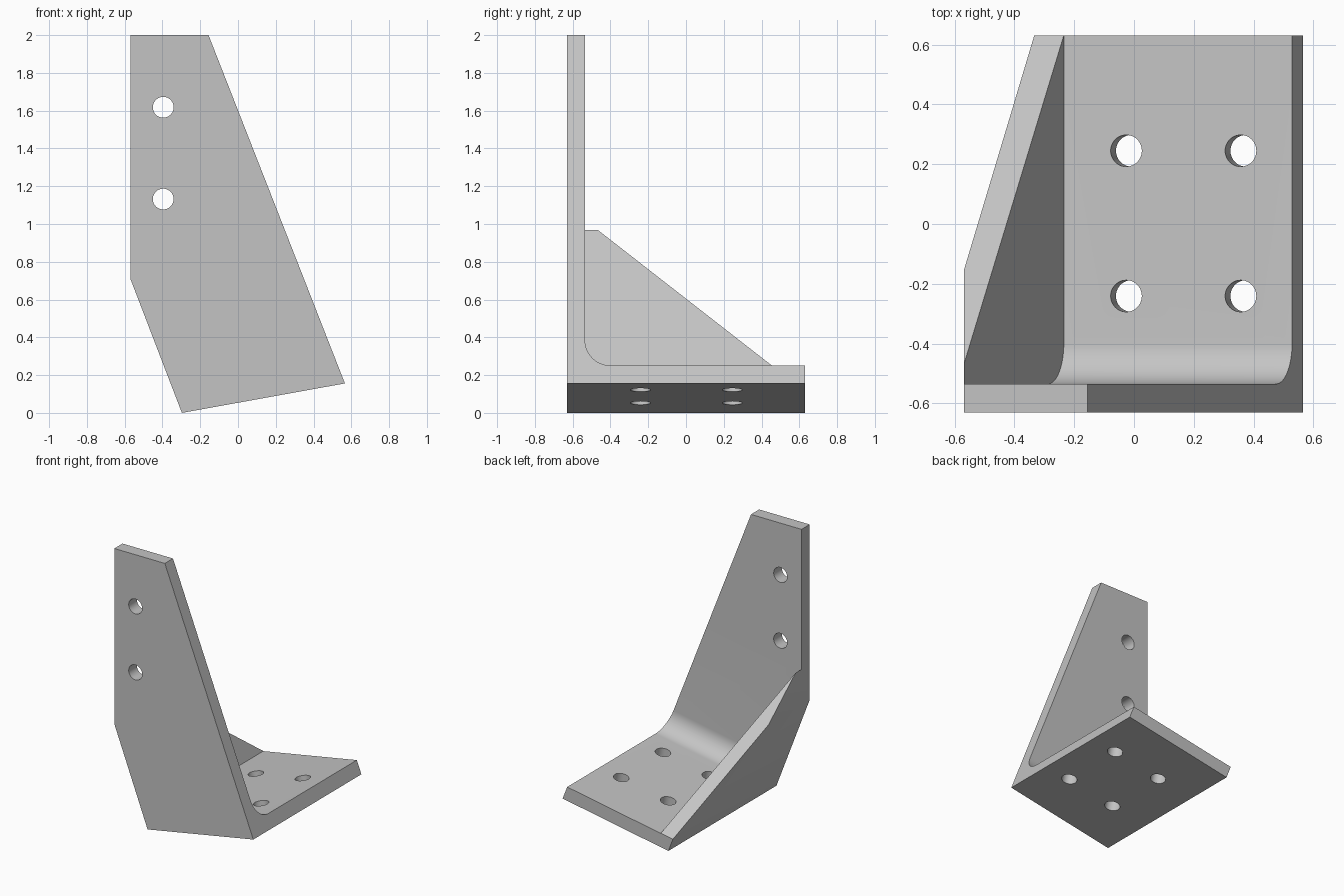
import bpy, bmesh, math
from mathutils import Vector

if "Cube" in bpy.data.objects:
    bpy.data.objects.remove(bpy.data.objects["Cube"], do_unlink=True)

grey = bpy.data.materials.new("plain_grey")
grey.use_nodes = True
grey.diffuse_color = (0.55, 0.55, 0.55, 1)
grey.node_tree.nodes["Principled BSDF"].inputs["Base Color"].default_value = (0.55, 0.55, 0.55, 1)

HALF = 0.63            # half depth
WALL = -0.535          # inner face of the front plate
THICK = 0.095          # base thickness along the slanted side edge
GUSSET = 0.115         # gusset width as a fraction of the base width
CORNER = Vector((-0.297, 0, 0))      # lowest corner
ACROSS = Vector((0.863, 0, 0.156))   # along the tilted base
SIDE = Vector((-0.39, 0, 1))         # along the slanted sides
NORMAL = Vector((-ACROSS.z, 0, ACROSS.x)).normalized()


def prism(name, bottom, top):
    """Solid between two matching outlines."""
    bm = bmesh.new()
    a = [bm.verts.new(p) for p in bottom]
    b = [bm.verts.new(p) for p in top]
    bm.faces.new(a)
    bm.faces.new(b)
    for i in range(len(a)):
        j = (i + 1) % len(a)
        bm.faces.new((a[i], a[j], b[j], b[i]))
    bmesh.ops.recalc_face_normals(bm, faces=bm.faces)
    mesh = bpy.data.meshes.new(name)
    bm.to_mesh(mesh)
    bm.free()
    mesh.materials.append(grey)
    obj = bpy.data.objects.new(name, mesh)
    bpy.context.collection.objects.link(obj)
    return obj


def skewed(name, outline, s0, s1):
    """Depth/height outline swept across the tilted base."""
    def place(s):
        return [CORNER + ACROSS * s + SIDE * t + Vector((0, y, 0)) for y, t in outline]
    return prism(name, place(s0), place(s1))


def drill(name, centre, axis, radius):
    bpy.ops.mesh.primitive_cylinder_add(vertices=48, radius=radius, depth=0.4, location=centre)
    obj = bpy.context.object
    obj.name = name
    obj.rotation_euler = axis.to_track_quat("Z", "Y").to_euler()
    obj.data.materials.append(grey)
    return obj


# Solid block with the front plate's outline
front = [(-0.568, 2), (-0.156, 2), (0.566, 0.156), (-0.297, 0), (-0.568, 0.705)]
bracket = prism("angle_bracket",
                [(x, -HALF, z) for x, z in front],
                [(x, HALF, z) for x, z in front])

# Pocket above the base, with a rounded inner corner
R = 0.135
arc = [(WALL + R - R * math.cos(a), THICK + R - R * math.sin(a))
       for a in (math.pi / 2 * i / 16 for i in range(17))]
cutters = [skewed("pocket_cutter", arc + [(0.83, THICK), (0.83, 3), (WALL, 3)], GUSSET, 2)]

# Sloping top of the side gusset
slope = 0.779
start = THICK + 0.001
cutters.append(skewed("gusset_cutter",
                      [(WALL, start + slope * (HALF - WALL)),
                       (0.83, start + slope * (HALF - 0.83)),
                       (0.83, 3), (WALL, 3)], -1, 2))

# Bolt holes in the front plate
for z in (1.618, 1.132):
    cutters.append(drill("plate_hole_cutter", (-0.396, -0.58, z), Vector((0, 1, 0)), 0.055))

# Bolt holes square to the tilted base
for x in (-0.026, 0.357):
    for y in (-0.241, 0.245):
        s = (x - CORNER.x - SIDE.x * THICK) / ACROSS.x
        centre = CORNER + ACROSS * s + SIDE * THICK + Vector((0, y, 0)) - NORMAL * 0.05
        cutters.append(drill("base_hole_cutter", centre, NORMAL, 0.053))

# Cut everything out, then drop the cutters
for c in cutters:
    c.hide_render = True
    mod = bracket.modifiers.new(c.name, "BOOLEAN")
    mod.operation = "DIFFERENCE"
    mod.solver = "EXACT"
    mod.object = c
bpy.ops.object.select_all(action="DESELECT")
bpy.context.view_layer.objects.active = bracket
bracket.select_set(True)
for name in [m.name for m in bracket.modifiers]:
    bpy.ops.object.modifier_apply(modifier=name)
for c in cutters:
    bpy.data.objects.remove(c, do_unlink=True)

bpy.ops.object.shade_smooth_by_angle(angle=math.radians(25))
